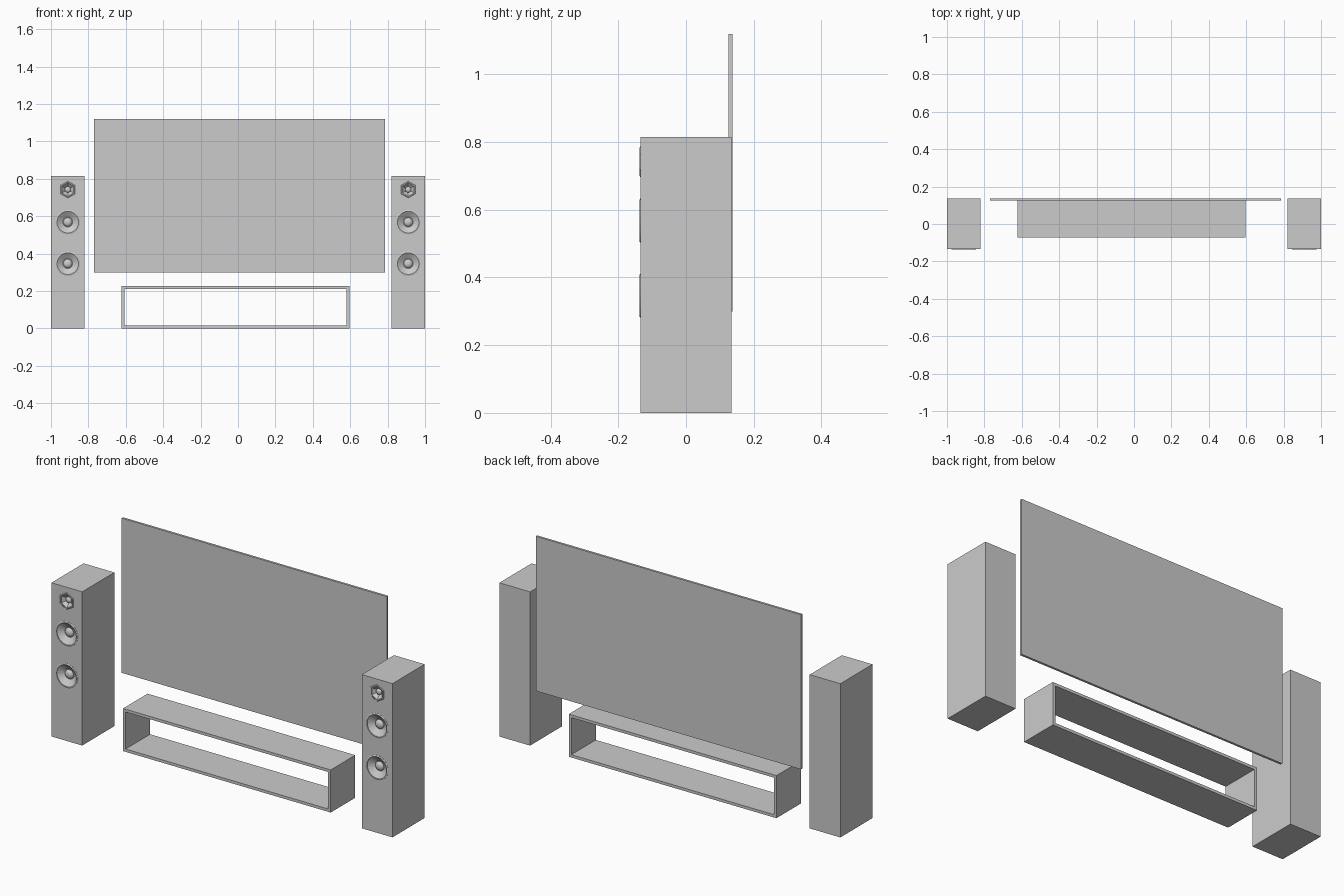
import bpy, bmesh, math

if "Cube" in bpy.data.objects:
    bpy.data.objects.remove(bpy.data.objects["Cube"])

FRONT = -0.134   # y of the speaker front face


def finish(name, bm, smooth=False):
    bmesh.ops.recalc_face_normals(bm, faces=bm.faces[:])
    me = bpy.data.meshes.new(name)
    bm.to_mesh(me)
    bm.free()
    ob = bpy.data.objects.new(name, me)
    bpy.context.collection.objects.link(ob)
    if smooth:
        bpy.ops.object.select_all(action='DESELECT')
        ob.select_set(True)
        bpy.context.view_layer.objects.active = ob
        bpy.ops.object.shade_smooth_by_angle(angle=math.radians(35))
    return ob


def box(name, lo, hi):
    bm = bmesh.new()
    bmesh.ops.create_cube(bm, size=1)
    for v in bm.verts:
        v.co = [a + (c + 0.5) * (b - a) for a, b, c in zip(lo, hi, v.co)]
    return finish(name, bm)


def lathe(name, x, z, profile, sides, closed=False, smooth=True):
    """Spin (radius, depth) points about a y axis; depth goes into the box."""
    bm = bmesh.new()
    rings = []
    for r, d in profile:
        n = sides if r > 0 else 1
        rings.append([bm.verts.new((x + r * math.sin(2 * math.pi * i / sides), FRONT + d,
                                    z + r * math.cos(2 * math.pi * i / sides)))
                      for i in range(n)])
    pairs = list(zip(rings, rings[1:]))
    if closed:
        pairs.append((rings[-1], rings[0]))
    for a, b in pairs:
        for i in range(sides):
            j = (i + 1) % sides
            quad = [a[i % len(a)], a[j % len(a)], b[j % len(b)], b[i % len(b)]]
            bm.faces.new(list(dict.fromkeys(quad)))
    return finish(name, bm, smooth)


def driver(label, cabinet, x, z, radius, inner, dome, depth, sides):
    # Cone-shaped recess cut from the cabinet
    cutter = lathe(label + "_cutter", x, z,
                   [(0, -0.02), (inner, -0.02), (inner, 0), (dome * 1.1, depth), (0, depth)],
                   sides, smooth=False)
    cutter.hide_render = True
    cutter.hide_set(True)
    mod = cabinet.modifiers.new(label, 'BOOLEAN')
    mod.operation = 'DIFFERENCE'
    mod.solver = 'EXACT'
    mod.object = cutter
    # Raised rim
    lathe(label + "_rim", x, z,
          [(radius, 0.001), (radius, -0.001), (radius - 0.003, -0.003),
           (inner, -0.003), (inner, 0.001)], sides, closed=True)
    # Domed centre cap
    cap = [(dome * math.cos(t * math.pi / 8), depth - dome * 0.6 * math.sin(t * math.pi / 8))
           for t in range(4)] + [(0, depth - dome * 0.6)]
    lathe(label + "_dust_cap", x, z, cap, 20)


# Floor-standing speakers
for side, x in (("left", -0.91), ("right", 0.91)):
    cab = box(side + "_speaker_cabinet", (x - 0.09, FRONT, 0), (x + 0.09, 0.135, 0.815))
    driver(side + "_tweeter", cab, x, 0.742, 0.045, 0.036, 0.016, 0.016, 6)
    driver(side + "_upper_woofer", cab, x, 0.568, 0.065, 0.058, 0.024, 0.022, 24)
    driver(side + "_lower_woofer", cab, x, 0.346, 0.065, 0.058, 0.024, 0.022, 24)

# Wide flat screen
box("screen", (-0.77, 0.125, 0.30), (0.785, 0.137, 1.12))

# Open rectangular media bench: outer and inner loops joined front to back
bm = bmesh.new()
loops = []
for y in (-0.073, 0.132):
    for t in (0, 0.015):
        x0, x1, z0, z1 = -0.623 + t, 0.595 - t, t, 0.226 - t
        loops.append([bm.verts.new((px, y, pz))
                      for px, pz in ((x0, z0), (x1, z0), (x1, z1), (x0, z1))])
fo, fi, bo, bi = loops
for a, b in ((fo, fi), (fi, bi), (bi, bo), (bo, fo)):
    for i in range(4):
        j = (i + 1) % 4
        bm.faces.new((a[i], a[j], b[j], b[i]))
finish("media_bench", bm)
